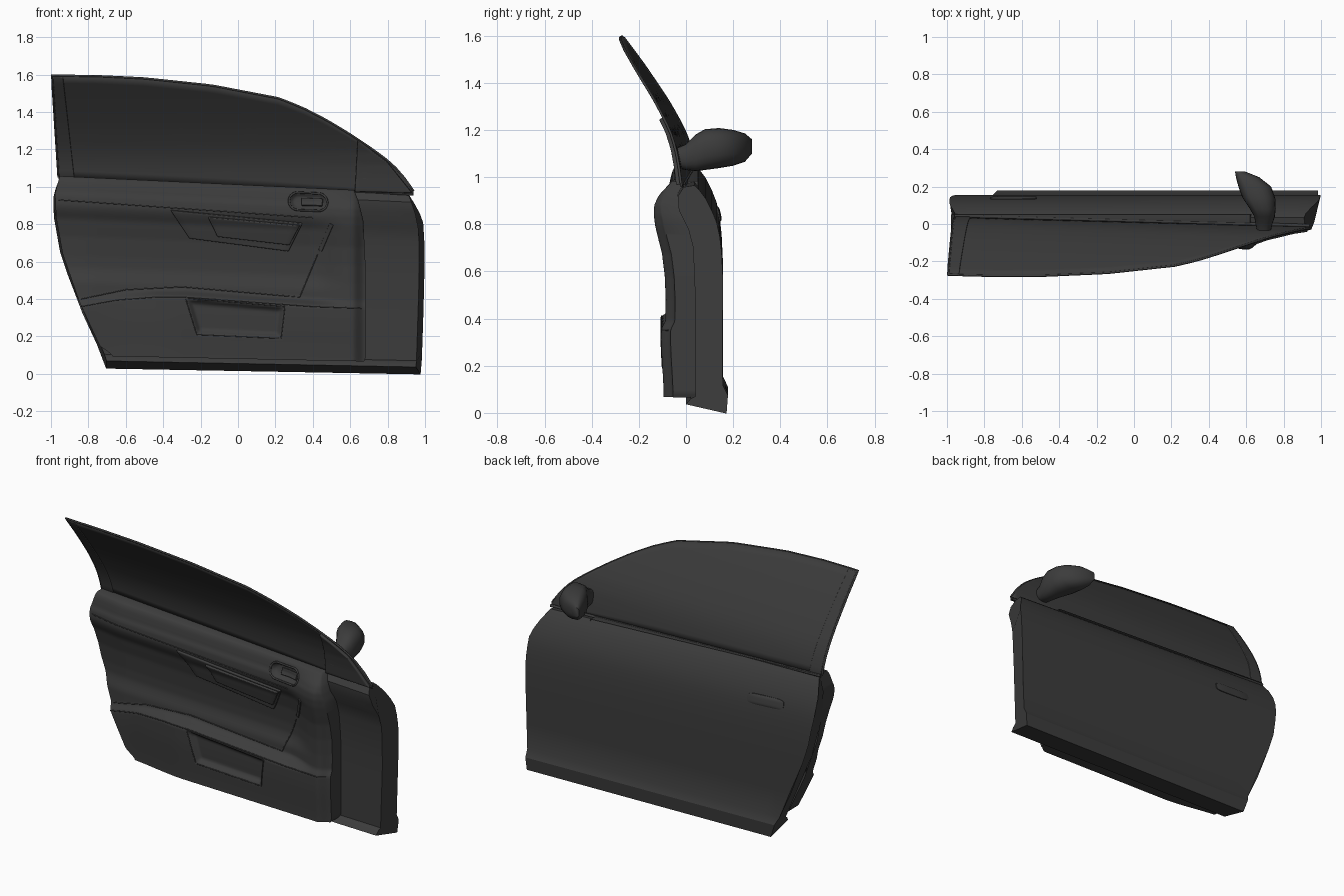
import bpy, bmesh, math

if "Cube" in bpy.data.objects:
    bpy.data.objects.remove(bpy.data.objects["Cube"])

mat = bpy.data.materials.new("dark_grey")
mat.diffuse_color = (0.045, 0.045, 0.045, 1)
mat.use_nodes = True
mat.node_tree.nodes["Principled BSDF"].inputs["Base Color"].default_value = mat.diffuse_color


def lookup(table, t):
    """Piecewise linear interpolation in a list of (t, value)."""
    for (a, va), (b, vb) in zip(table, table[1:]):
        if t <= b:
            return va + (vb - va) * max(0, (t - a) / (b - a))
    return table[-1][1]


def smooth(t):
    t = min(1, max(0, t))
    return t * t * (3 - 2 * t)


def tilt(x, z0):            # the belt line drops towards the front
    return z0 - x * (0.018 + 0.029 * z0)


def finish(ob, angle=35):
    bpy.context.scene.collection.objects.link(ob)
    ob.data.materials.append(mat)
    if ob.type == 'MESH':
        bpy.ops.object.select_all(action='DESELECT')
        ob.select_set(True)
        bpy.context.view_layer.objects.active = ob
        bpy.ops.object.shade_smooth_by_angle(angle=math.radians(angle))
    return ob


def grid(name, nu, nv, f, wrap=False, skirt=None, thick=0, angle=35):
    """Surface from f(u, v); wrap closes v and caps u; skirt drops the border to a y value."""
    bm = bmesh.new()
    rows = nv if wrap else nv + 1
    vs = [[bm.verts.new(f(i / nu, j / nv)) for j in range(rows)] for i in range(nu + 1)]
    for i in range(nu):
        for j in range(nv):
            k = (j + 1) % rows
            bm.faces.new((vs[i][j], vs[i + 1][j], vs[i + 1][k], vs[i][k]))
    if wrap:
        bm.faces.new(vs[0])
        bm.faces.new(vs[-1])
    bmesh.ops.remove_doubles(bm, verts=bm.verts, dist=0.0005)
    if skirt is not None:
        border = [e for e in bm.edges if e.is_boundary]
        new = bmesh.ops.extrude_edge_only(bm, edges=border)["geom"]
        for v in new:
            if isinstance(v, bmesh.types.BMVert):
                v.co.y = skirt
    bmesh.ops.recalc_face_normals(bm, faces=bm.faces)
    me = bpy.data.meshes.new(name)
    bm.to_mesh(me)
    bm.free()
    ob = finish(bpy.data.objects.new(name, me), angle)
    if thick:
        mod = ob.modifiers.new("thickness", 'SOLIDIFY')
        mod.thickness, mod.offset = thick, 0
    return ob


def patch(name, quad, yf, thick, n=14):
    """Plate between four (x, z) corners that follows the surface yf(x, z)."""
    a, b, c, d = quad

    def f(u, v):
        x, z = [(a[k] * (1 - u) + b[k] * u) * (1 - v) + (d[k] * (1 - u) + c[k] * u) * v for k in (0, 1)]
        return x, yf(x, z), z
    ob = grid(name, n, n, f, thick=thick)
    bev = ob.modifiers.new("bevel", 'BEVEL')
    bev.width, bev.segments, bev.limit_method = 0.004, 2, 'ANGLE'
    return ob


def tube(name, pts, r, cyclic=False):
    cu = bpy.data.curves.new(name, 'CURVE')
    cu.dimensions, cu.bevel_depth, cu.bevel_resolution = '3D', r, 1
    sp = cu.splines.new('POLY')
    sp.points.add(len(pts) - 1)
    for p, co in zip(sp.points, pts):
        p.co = (*co, 1)
    sp.use_cyclic_u = cyclic
    return finish(bpy.data.objects.new(name, cu))


# Door body: closed section swept from rear edge to front edge
REAR = [(0, -.70), (.1, -.735), (.36, -.86), (.61, -.95), (.8, -.985), (.92, -.99), (1.015, -.965)]
FRONT = [(0, .975), (.1, .983), (.4, .993), (.7, .999), (.85, .99), (.92, .97), (1.015, .935)]
SECTION = [(.0, .055), (.172, .015), (.178, .095), (.156, .14), (.155, .3), (.156, .5), (.156, .62),
           (.151, .72), (.143, .79), (.13, .85), (.11, .9), (.085, .95), (.055, .99), (.035, 1.008),
           (-.01, 1.0), (-.035, .96), (-.03, .9), (.01, .82), (.03, .74), (.04, .5), (.04, .09), (.02, .08)]


def body(u, v):
    y, z0 = SECTION[round(v * len(SECTION))]
    inset = .028 * smooth((.13 - y) / .09)
    x = (lookup(REAR, z0) + inset * .6) * (1 - u) + (lookup(FRONT, z0) - inset) * u
    return x, y, tilt(x, z0)


grid("door_body", 16, len(SECTION), body, wrap=True, angle=28)

# Interior trim surface: hollow in the middle, swelling to a ridge at the front
TRIM_FRONT = [(.07, .67), (.1, .682), (.6, .682), (.85, .67), (.95, .645), (1.015, .62)]
UPPER = [(.36, -.088), (.5, -.086), (.6, -.09), (.7, -.102), (.76, -.117), (.82, -.131), (.87, -.137),
         (.91, -.134), (.95, -.115), (.98, -.088), (1.015, -.055)]
LEDGE = [(-.84, .36), (-.65, .395), (-.45, .41), (-.28, .41), (.4, .36), (.67, .35)]
POCKET = [(-.22, .21), (.23, .19), (.25, .36), (-.28, .405)]
PULL = [(-.26, .725), (.27, .655), (.345, .805), (-.36, .875)]


def inside(quad, x, z):
    """Distance to the nearest side of a counter-clockwise quad, positive inside."""
    return min(((b[0] - a[0]) * (z - a[1]) - (b[1] - a[1]) * (x - a[0])) / math.dist(a, b)
               for a, b in zip(quad, quad[1:] + quad[:1]))


def slot_distance(x, z):
    return math.hypot(max(abs(x - .375) - .055, 0), z - .92 + .04 * (x - .375))


def trim_y(x, z):
    z0 = (z + .018 * x) / (1 - .029 * x)
    low = -.095 - .01 * smooth((z0 - .08) / .25) + .045 * smooth((-.3 - x) / .45)
    hollow = .052 + .02 * smooth((z0 - .45) / .1) * smooth((.86 - z0) / .08)
    hollow *= smooth((.6 - x) / .22) * (1 - .7 * smooth((z0 - .93) / .08))
    high = lookup(UPPER, z0) + hollow + .02 * smooth((-.75 - x) / .25)
    s = smooth((z - lookup(LEDGE, x) + .005) / .05)
    y = low * (1 - s) + high * s + .04 * smooth((x - .61) / .07)
    y += .03 * smooth(inside(POCKET, x, z) / .03)
    return y + .025 * smooth((.046 - slot_distance(x, z)) / .02)


def trim(u, v):
    z0 = .08 + .932 * v
    x = (lookup(REAR, z0) + .012 + .045 * smooth((.14 - z0) / .06)) * (1 - u) + lookup(TRIM_FRONT, z0) * u
    z = tilt(x, z0)
    return x, trim_y(x, z), z


grid("interior_trim", 150, 84, trim, skirt=.05, angle=65)


def on_trim(pts, off=0, n=24):
    out = []
    for (xa, za), (xb, zb) in zip(pts, pts[1:]):
        for i in range(n):
            x, z = xa + (xb - xa) * i / n, za + (zb - za) * i / n
            out.append((x, trim_y(x, z) - off, z))
    return out


# Trim details: pull pads, slit, seams, pocket rim, inner handle
patch("pull_base", PULL, lambda x, z: trim_y(x, z) - .004, .016)
patch("pull_pad", [(-.11, .735), (.275, .69), (.33, .795), (-.16, .84)], lambda x, z: trim_y(x, z) - .012, .024)
patch("trim_slit", [(.43, .66), (.45, .655), (.51, .795), (.49, .805)], lambda x, z: trim_y(x, z) - .001, .01)
tube("belt_seam", on_trim([(-.96, .93), (.46, .83)]), .003)
tube("pad_seam", on_trim([(-.84, .40), (-.6, .45), (-.3, .465), (.33, .41), (.43, .65)]), .003)
tube("ledge_seam", on_trim(LEDGE), .003)
tube("pocket_rim", on_trim(POCKET + POCKET[:1]), .003, cyclic=True)
ring = []
for i in range(32):
    a = 2 * math.pi * (i + .5) / 32
    x = .375 + math.copysign(.055, math.cos(a)) + .047 * math.cos(a)
    z = .92 + .047 * math.sin(a) - .04 * (x - .375)
    ring.append((x, trim_y(x, z) - .001, z))
tube("inner_handle_bezel", ring, .006, cyclic=True)
patch("inner_handle_lever", [(.34, .90), (.45, .897), (.455, .935), (.34, .94)],
      lambda x, z: trim_y(x, z) - .006, .012)

# Window glass, leaning inwards, with its rim and pillars
ROOF = [(-1, 1.595), (-.75, 1.592), (-.5, 1.58), (-.14, 1.542), (.22, 1.473), (.35, 1.42), (.48, 1.353),
        (.6, 1.28), (.72, 1.2), (.82, 1.125), (.88, 1.06), (.94, .975)]
LEAN = [(.95, .05), (1.05, .035), (1.12, .02), (1.19, -.005), (1.26, -.042), (1.33, -.083),
        (1.4, -.13), (1.48, -.185), (1.6, -.275)]


def glass_y(x, z):
    return lookup(LEAN, z) - .035 * (x + 1)


def glass(u, v):
    x = (-.96 - .035 * v) * (1 - u) + .938 * u
    base = tilt(x, 1.005)
    z = base + max(lookup(ROOF, x) - base, .002) * v
    return x, glass_y(x, z), z


grid("window_glass", 40, 14, glass, thick=.01)
edge = [glass(0, v / 10) for v in range(10)] + [glass(u / 40, 1) for u in range(41)]
tube("window_rim", edge, .006)
tube("belt_moulding", [(x, y + .01, z) for x, y, z in [glass(u / 20, 0) for u in range(21)]], .009)
patch("rear_pillar_strip", [(-.955, 1.05), (-.875, 1.05), (-.935, 1.588), (-.99, 1.59)], glass_y, .018)
patch("sail_panel", [(.625, .975), (.93, .968), (.80, 1.13), (.64, 1.25)],
      lambda x, z: glass_y(x, z) - .012, .02)

# Outside handle, slightly proud of the skin with a rounded outline
SKIN = [(.72, .151), (.79, .143), (.85, .13), (.9, .11)]


def handle(u, v):
    a = 2 * math.pi * u
    c, s = math.cos(a), math.sin(a)
    p = .45
    x = -.645 + .125 * v * math.copysign(abs(c) ** p, c)
    z = .845 + .03 * v * math.copysign(abs(s) ** p, s) - .05 * (x + .645)
    return x, lookup(SKIN, z - .02) + .012 - .006 * v ** 4, z


grid("outer_handle", 32, 5, handle, skirt=.10)

# Wing mirror: rounded sections along y (y, x min, x max, z min, z max)
MIRROR = [(-.045, .66, .73, 1.04, 1.12), (0, .65, .74, 1.03, 1.14), (.04, .643, .753, 1.025, 1.18),
          (.08, .62, .758, 1.03, 1.203), (.14, .58, .755, 1.038, 1.208), (.2, .558, .733, 1.048, 1.2),
          (.25, .545, .67, 1.065, 1.185), (.28, .54, .595, 1.1, 1.16)]


def mirror(u, v):
    y, xa, xb, za, zb = MIRROR[round(u * 7)]
    c, s = math.cos(2 * math.pi * v), math.sin(2 * math.pi * v)
    p = .85 if c > 0 else .5
    return ((xa + xb) / 2 + (xb - xa) / 2 * math.copysign(abs(c) ** p, c), y,
            (za + zb) / 2 + (zb - za) / 2 * math.copysign(abs(s) ** .85, s))


grid("wing_mirror", 7, 20, mirror, wrap=True, angle=50)
